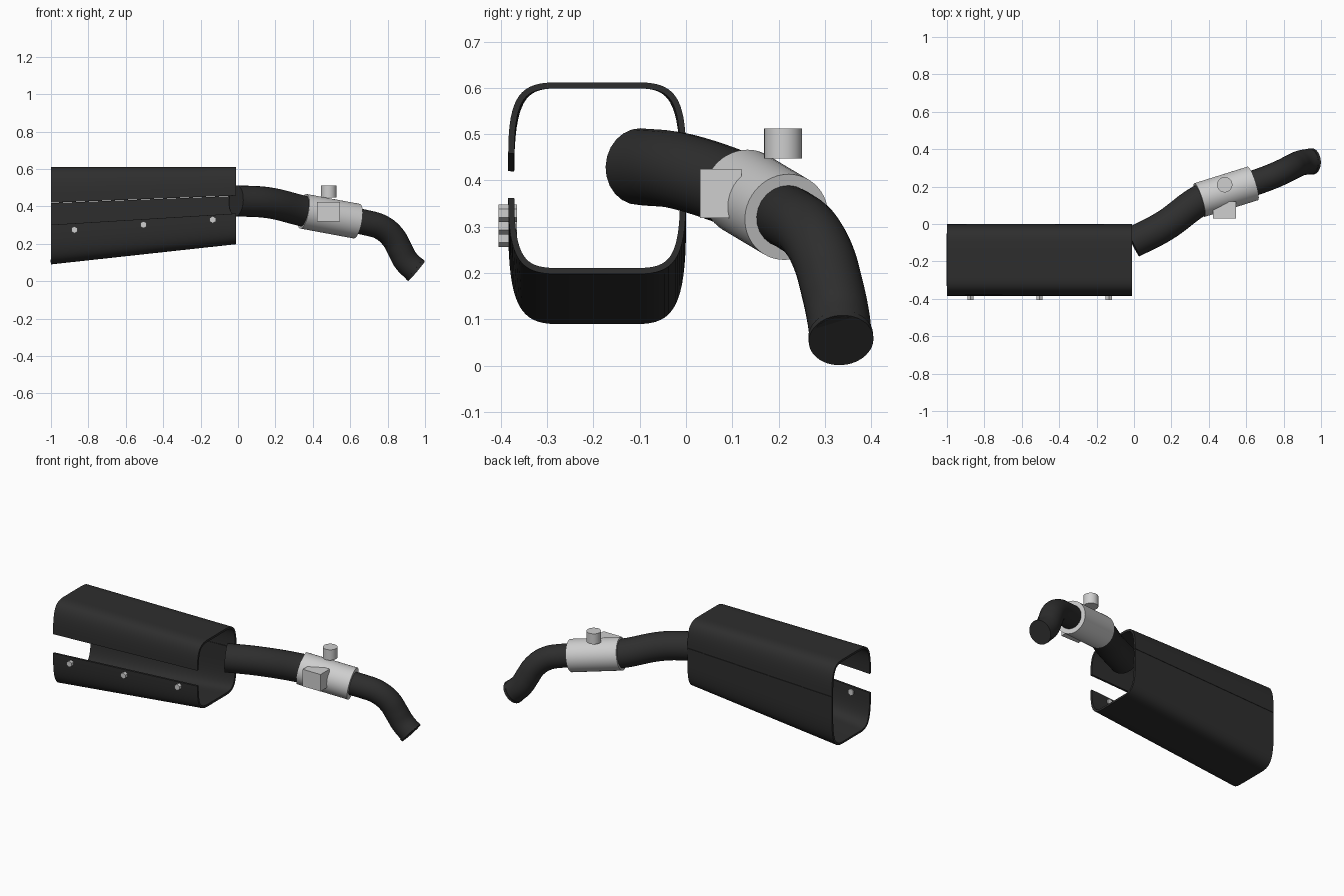
import bpy, math
from mathutils import Vector

if "Cube" in bpy.data.objects:
    bpy.data.objects.remove(bpy.data.objects["Cube"])


def material(name, rgb):
    m = bpy.data.materials.new(name)
    m.diffuse_color = (*rgb, 1)
    m.use_nodes = True
    m.node_tree.nodes["Principled BSDF"].inputs["Base Color"].default_value = m.diffuse_color
    return m


BLACK = material("satin black", (0.027, 0.027, 0.027))
GREY = material("light grey metal", (0.62, 0.62, 0.62))


def finish(ob, name, mat, smooth=True):
    ob.name = name
    ob.data.materials.clear()
    ob.data.materials.append(mat)
    bpy.ops.object.select_all(action='DESELECT')
    ob.select_set(True)
    bpy.context.view_layer.objects.active = ob
    if smooth:
        bpy.ops.object.shade_smooth_by_angle(angle=math.radians(35))
    return ob


def rod(name, a, b, r, mat, sides=48):
    """Cylinder between two points."""
    a, b = Vector(a), Vector(b)
    d = b - a
    bpy.ops.mesh.primitive_cylinder_add(
        vertices=sides, radius=r, depth=d.length, location=(a + b) / 2,
        rotation=d.to_track_quat('Z', 'Y').to_euler())
    return finish(bpy.context.object, name, mat)


def pipe(name, pts, r):
    """Round capped tube swept along a smooth path."""
    cu = bpy.data.curves.new(name, 'CURVE')
    cu.dimensions = '3D'
    cu.bevel_depth = r
    cu.bevel_resolution = 10
    cu.use_fill_caps = True
    cu.resolution_u = 10
    s = cu.splines.new('BEZIER')
    s.bezier_points.add(len(pts) - 1)
    for p, co in zip(s.bezier_points, pts):
        p.co = co
        p.handle_left_type = p.handle_right_type = 'AUTO'
    ob = bpy.data.objects.new(name, cu)
    bpy.context.collection.objects.link(ob)
    bpy.ops.object.select_all(action='DESELECT')
    ob.select_set(True)
    bpy.context.view_layer.objects.active = ob
    bpy.ops.object.convert(target='MESH')
    return finish(bpy.context.object, name, BLACK)


def half_profile(edge, flat, back):
    """Front edge -> rounded corner -> flat -> corner -> back edge, as (y, z)."""
    h = edge + 0.82 * (flat - edge)
    ctrl = [(-0.384, edge), (-0.384, h), (-0.357, flat), (-0.28, flat)]
    corner = []
    for i in range(17):
        t = i / 16
        w = ((1 - t) ** 3, 3 * t * (1 - t) ** 2, 3 * t * t * (1 - t), t ** 3)
        corner.append(tuple(sum(k * c[j] for k, c in zip(w, ctrl)) for j in (0, 1)))
    mirrored = [(-0.384 - y, z) for y, z in reversed(corner)]
    return corner + mirrored + ([(0.0, back)] if abs(back - edge) > 1e-4 else [])


def shell(name, far, near, flip):
    """Sheet lofted between the two open ends, thickened inward."""
    if flip:
        far, near = far[::-1], near[::-1]
    n = len(far)
    verts = [(-1.0, y, z) for y, z in far] + [(-0.01, y, z) for y, z in near]
    faces = [(i, n + i, n + i + 1, i + 1) for i in range(n - 1)]
    me = bpy.data.meshes.new(name)
    me.from_pydata(verts, [], faces)
    ob = bpy.data.objects.new(name, me)
    bpy.context.collection.objects.link(ob)
    bpy.context.view_layer.objects.active = ob
    mod = ob.modifiers.new("thickness", 'SOLIDIFY')
    mod.thickness = 0.013
    mod.offset = -1
    bpy.ops.object.modifier_apply(modifier=mod.name)
    return finish(ob, name, BLACK)


# Two-part open casing, split along the back and gapped at the front
shell("upper_casing", half_profile(0.42, 0.612, 0.42),
      half_profile(0.458, 0.612, 0.458), False)
shell("lower_casing", half_profile(0.302, 0.09, 0.418),
      half_profile(0.362, 0.198, 0.456), True)

# Bolts along the lower lip
for i in range(3):
    x, z = -0.875 + 0.37 * i, 0.275 + 0.027 * i
    rod(f"bolt_{i + 1}", (x, -0.405, z), (x, -0.365, z), 0.019, GREY, 6)

# Inlet pipe, sleeve and outlet pipe
pipe("inlet_pipe", [(-0.01, -0.10, 0.43), (0.16, -0.012, 0.42),
                    (0.36, 0.13, 0.373), (0.42, 0.155, 0.362)], 0.083)
rod("sleeve", (0.35, 0.128, 0.374), (0.635, 0.217, 0.321), 0.094, GREY)
pipe("outlet_pipe", [(0.58, 0.20, 0.33), (0.69, 0.236, 0.312), (0.77, 0.268, 0.286),
                     (0.83, 0.297, 0.233), (0.865, 0.315, 0.17),
                     (0.898, 0.328, 0.11), (0.95, 0.335, 0.058)], 0.068)
rod("outlet_lip", (0.942, 0.334, 0.065), (0.954, 0.335, 0.055), 0.07, BLACK)

# Sensor cap and control block on the sleeve
rod("sensor_cap", (0.485, 0.21, 0.447), (0.485, 0.21, 0.512), 0.041, GREY)
bpy.ops.mesh.primitive_cube_add(size=1, location=(0.484, 0.075, 0.372))
block = bpy.context.object
block.scale = (0.122, 0.09, 0.105)
finish(block, "control_block", GREY, smooth=False)
